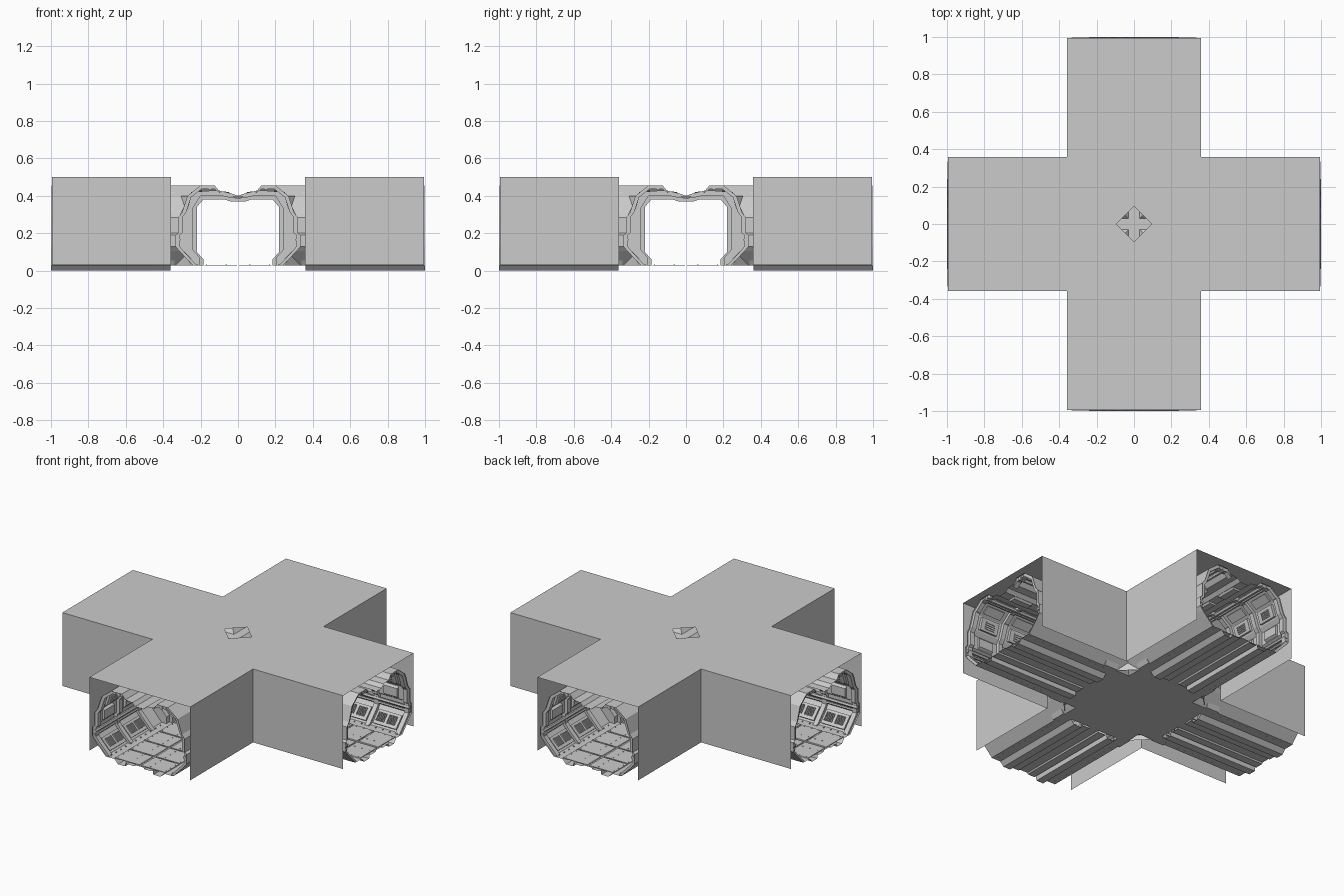
import bpy, bmesh, math
from mathutils import Matrix, Vector

if "Cube" in bpy.data.objects:
    bpy.data.objects.remove(bpy.data.objects["Cube"])

A, END = 0.357, 0.995      # half width of an arm, reach of an arm
FLOOR = 0.027


def build(name, pieces, mirror=True, solid=True):
    """Local pieces (u across, v along arm, z) -> mirrored and turned into all four arms."""
    bm = bmesh.new()
    for k in range(4):
        rot = Matrix.Rotation(k * math.pi / 2, 3, 'Z')
        for s in ((1, -1) if mirror else (1,)):
            for verts, faces in pieces:
                vs = [bm.verts.new(rot @ Vector((s * u, v, z))) for u, v, z in verts]
                for f in faces:
                    bm.faces.new([vs[i] for i in (f if s > 0 else f[::-1])])
    if solid:
        bmesh.ops.recalc_face_normals(bm, faces=bm.faces)
    else:
        bmesh.ops.remove_doubles(bm, verts=bm.verts, dist=0.0001)
    me = bpy.data.meshes.new(name)
    bm.to_mesh(me)
    bm.free()
    ob = bpy.data.objects.new(name, me)
    bpy.context.collection.objects.link(ob)
    return ob


def sweep(profile, start, end):
    """Open sheet along the arm; start(u) gives the mitre position."""
    verts = [(u, start(u), z) for u, z in profile] + [(u, end, z) for u, z in profile]
    n = len(profile)
    return verts, [(i, i + 1, n + i + 1, n + i) for i in range(n - 1)]


def prism(poly, v0, v1):
    """Closed solid: (u, z) polygon extruded along the arm."""
    n = len(poly)
    verts = [(u, v0, z) for u, z in poly] + [(u, v1, z) for u, z in poly]
    faces = [(i, (i + 1) % n, n + (i + 1) % n, n + i) for i in range(n)]
    return verts, faces + [tuple(range(n))[::-1], tuple(range(n, 2 * n))]


def band(outer, inner, v0, v1):
    """Solid rib between two matching profiles, one block per segment."""
    return [prism([outer[i], outer[i + 1], inner[i + 1], inner[i]], v0, v1)
            for i in range(len(outer) - 1)]


def slab(p, q, t0, t1, v0, v1, depth):
    """Plate lying on the slanted line p-q, raised inwards by depth."""
    p, q = Vector(p), Vector(q)
    d = (q - p).normalized()
    nrm = Vector((-d.y, d.x)) * depth
    a, b = p.lerp(q, t0), p.lerp(q, t1)
    return prism([tuple(a), tuple(b), tuple(b + nrm), tuple(a + nrm)], v0, v1)


def hexagon(u, z, r):
    return [(u + r * math.cos(i * math.pi / 3), z + r * math.sin(i * math.pi / 3)) for i in range(6)]


# Outer shell: roof with diamond opening and eight side sheets
d = 0.095
roof = [([(-A, A, .5), (A, A, .5), (A, END, .5), (-A, END, .5)], [(0, 1, 2, 3)]),
        ([(A, A, .5), (-A, A, .5), (0, d, .5)], [(0, 1, 2)]),
        ([(A, A, .5), (0, d, .5), (d, 0, .5)], [(0, 1, 2)])]
build("outer_roof", roof, mirror=False, solid=False)
build("outer_walls", [([(A, A, .03), (A, END, .03), (A, END, .5), (A, A, .5)], [(0, 1, 2, 3)])],
      solid=False)

# Floor: flat centre, arms with sunken channels
build("floor_centre", [([(0, 0, FLOOR), (.24, .24, FLOOR), (.24, .36, FLOOR), (0, .36, FLOOR)],
                        [(0, 1, 2, 3)])], solid=False)
channel = [(0, FLOOR), (.03, FLOOR), (.035, .018), (.085, .018), (.095, FLOOR), (.10, 0),
           (.15, 0), (.175, FLOOR), (.24, FLOOR)]
build("floor_arms", [sweep(channel, lambda u: .36, 1)], solid=False)
build("floor_plates", [prism([(.005, FLOOR), (.18, FLOOR), (.178, .031), (.007, .031)],
                             .40 + i * .15, .54 + i * .15) for i in range(4)])

# Inner walls and ceiling, mitred at the crossing
wall = [(.24, FLOOR), (.315, .105), (.335, .13), (.335, .19), (.32, .20), (.32, .285),
        (.30, .31), (.27, .40)]
ceiling = [(.27, .40), (.20, .455), (.125, .455), (.10, .425), (.05, .42), (.03, .40), (0, .40)]
build("inner_walls", [sweep(wall, lambda u: u, .998)], solid=False)
build("ceiling", [sweep(ceiling, lambda u: u, .998)], solid=False)

# Portal frames around the crossing
hole = [(.185, FLOOR), (.185, .06), (.22, .10), (.22, .34), (.185, .38), (.07, .38),
        (.04, .37), (0, .37)]
rim = [(.25, FLOOR), (.27, .06), (.325, .12), (.31, .30), (.25, .42), (.11, .43),
       (.045, .415), (0, .40)]
mid = [(.205, FLOOR), (.205, .07), (.24, .11), (.24, .335), (.20, .40), (.09, .40),
       (.045, .39), (0, .385)]
build("portal_frames", band(rim, hole, .37, .40) + band(rim, mid, .34, .37)
      + band(rim, mid, .40, .43))

# Corner columns between neighbouring arms
build("corner_columns", [([(.235, .34, z) for z in (FLOOR, .10, .34, .40)]
                          + [(.34, .235, z) for z in (FLOOR, .10, .34, .40)],
                          [(0, 1, 5, 4), (1, 2, 6, 5), (2, 3, 7, 6)])], mirror=False, solid=False)
build("column_rings", [([(.235 + o, .34 - o, z) for z in (z0, z0 + .025) for o in (0, .105)]
                        + [(.22 + o, .325 - o, z) for z in (z0, z0 + .025) for o in (0, .105)],
                        [(0, 1, 3, 2), (4, 5, 7, 6), (0, 1, 5, 4), (2, 3, 7, 6),
                         (0, 2, 6, 4), (1, 3, 7, 5)]) for z0 in (.06, .22, .35)], mirror=False)

# Ribs along each arm
inset = [(u - .022, z) for u, z in wall]
ribs = []
for v in (.53, .745, .96):
    ribs += band(wall, inset, v, v + .03)
    ribs += band(ceiling[:4], [(.245, .395), (.195, .435), (.125, .435), (.09, .41)], v, v + .03)
build("wall_ribs", ribs)

# Slanted lower panels with slatted vents
plates, slats, vents = [], [], []
low, high, top = ((.24, FLOOR), (.315, .105)), ((.30, .31), (.27, .40)), ((.27, .40), (.20, .455))
for v in (.57, .785):
    plates.append(slab(*low, .12, .95, v, v + .165, .010))
    for c in (v + .015, v + .09):
        slats += [slab(*low, .3, .8, c + i * .010, c + i * .010 + .005, .018) for i in range(6)]
    # Upper wall boxes with square vents
    vents.append(slab(*high, .1, .9, v + .02, v + .145, .018))
    vents += [slab(*high, .25 + i * .13, .32 + i * .13, v + .05, v + .115, .024) for i in range(4)]
    vents.append(prism([(.32, .205), (.32, .28), (.305, .27), (.305, .215)], v + .03, v + .13))
    vents.append(slab(*top, .2, .8, v + .02, v + .145, .010))
build("lower_panels", plates)
build("vent_slats", slats)
build("upper_vents", vents)

# Handrails and pipes
build("pipes", [prism(hexagon(.318, .165, .011), .34, .995), prism(hexagon(.322, .14, .008), .34, .995),
                prism(hexagon(.15, .44, .012), .43, .995), prism(hexagon(.178, .443, .009), .43, .995)])

# Ceiling lamps and centre beam
build("ceiling_lamps", [prism([(0, .40), (.028, .40), (.02, .388), (0, .388)], v, v + .13)
                        for v in (.58, .795)])

# Rivets on the floor edges
build("rivets", [prism([(u, .026), (u + .006, .026), (u + .006, .033), (u, .033)],
                       .42 + i * .05, .426 + i * .05) for i in range(12) for u in (.06, .165, .215)])
